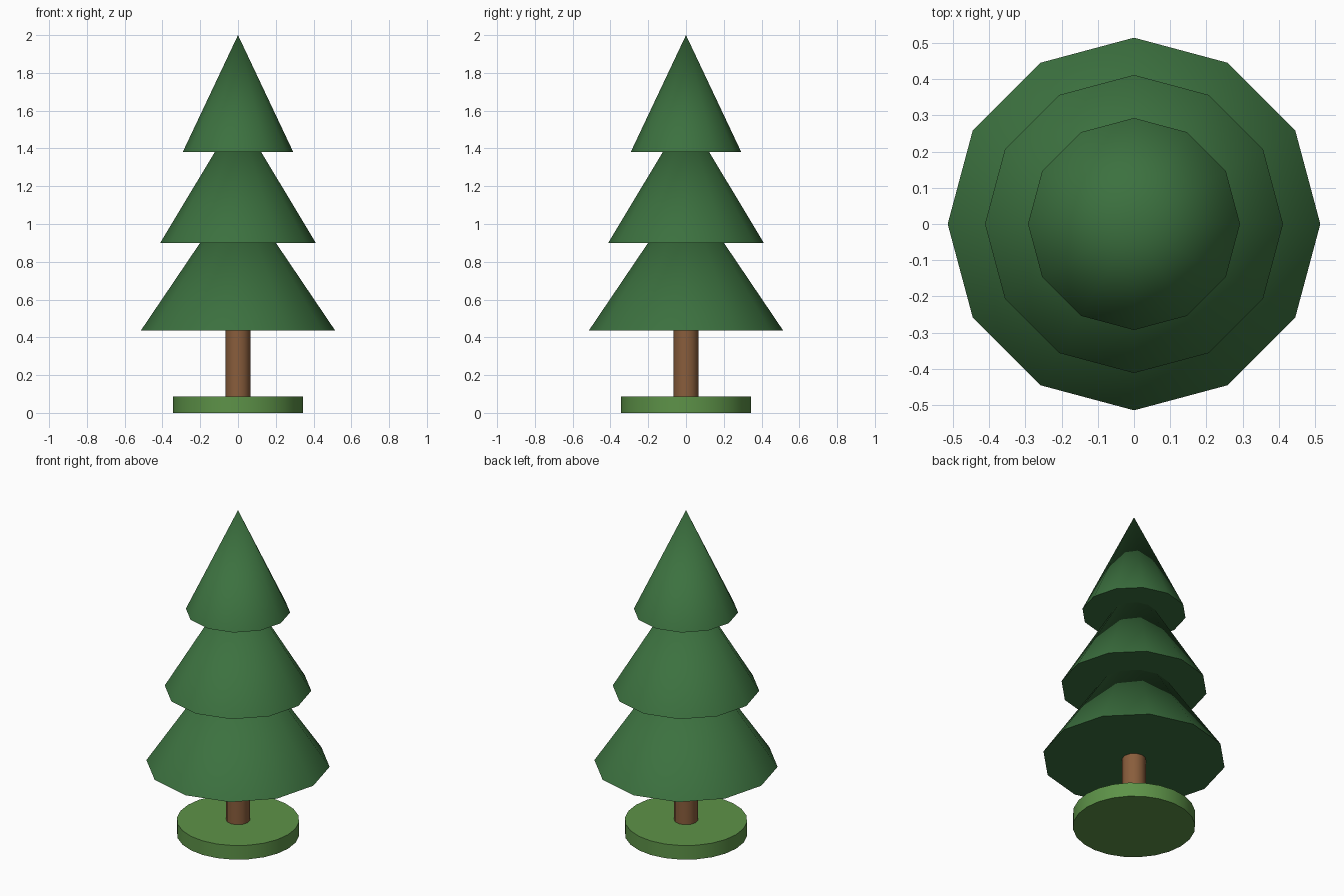
import bpy
import math

if "Cube" in bpy.data.objects:
    bpy.data.objects.remove(bpy.data.objects["Cube"])


def material(name, rgb):
    m = bpy.data.materials.new(name)
    m.diffuse_color = (*rgb, 1)
    m.use_nodes = True
    m.node_tree.nodes["Principled BSDF"].inputs["Base Color"].default_value = m.diffuse_color
    return m


def round_part(name, r, z0, z1, sides, mat, top=None):
    """Upright cylinder (top=None) or cone between two heights."""
    bpy.ops.mesh.primitive_cone_add(
        vertices=sides, radius1=r, radius2=r if top is None else top,
        depth=z1 - z0, location=(0, 0, (z0 + z1) / 2))
    ob = bpy.context.object
    ob.name = name
    ob.data.materials.append(mat)
    bpy.ops.object.shade_smooth_by_angle(angle=math.radians(40))
    return ob


leaf = material("needles", (0.045, 0.165, 0.05))
bark = material("bark", (0.25, 0.11, 0.045))
grass = material("grass", (0.11, 0.29, 0.065))

# Ground disc and trunk
round_part("grass_base", 0.343, 0.0, 0.087, 24, grass)
round_part("trunk", 0.067, 0.08, 0.45, 12, bark)

# Three stacked foliage cones: radius, bottom, apex
tiers = [("lower", 0.515, 0.435, 1.197),
         ("middle", 0.412, 0.90, 1.585),
         ("upper", 0.293, 1.38, 2.0)]
for name, r, z0, z1 in tiers:
    round_part(name + "_foliage", r, z0, z1, 12, leaf, top=0)
